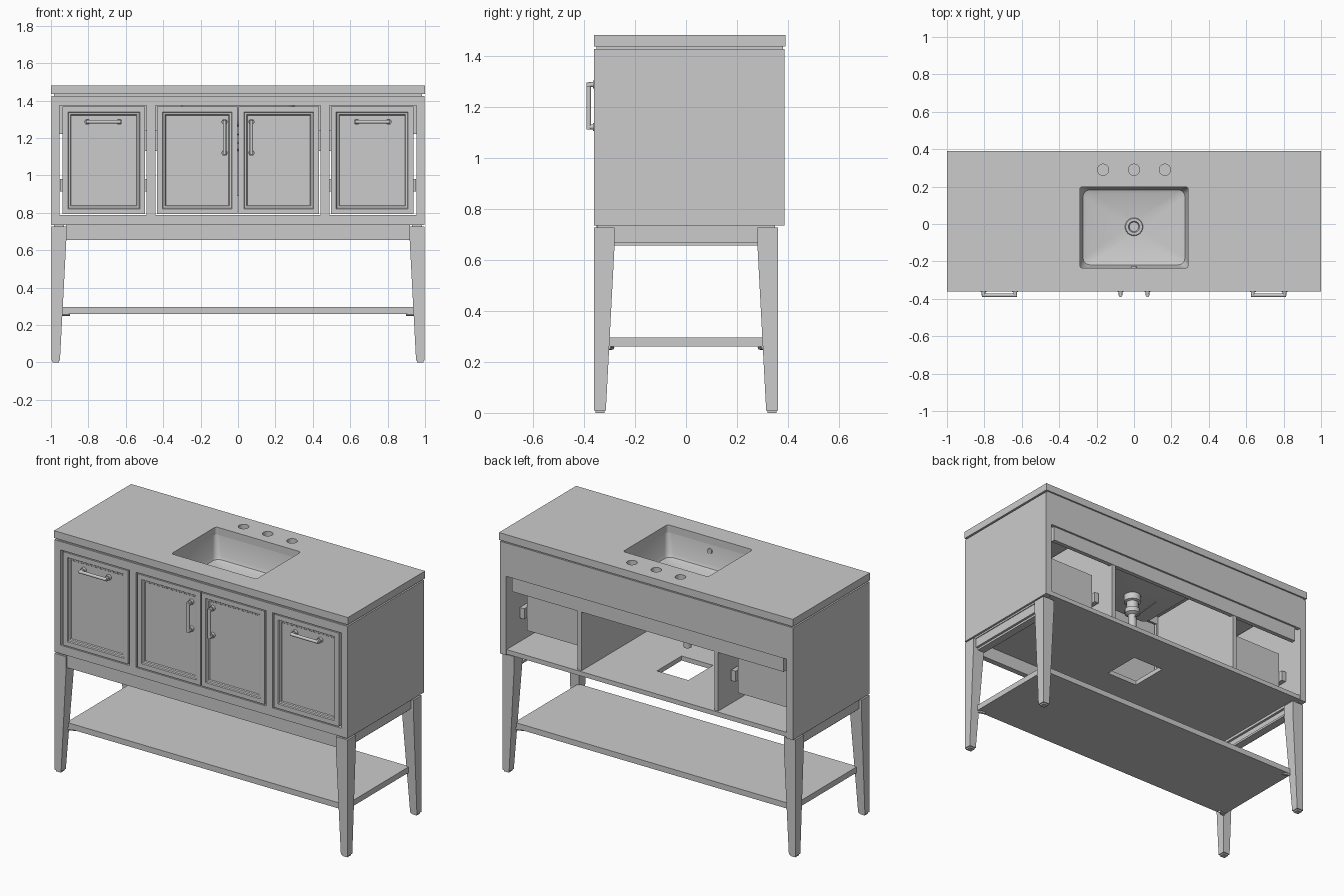
import bpy, bmesh, math
from mathutils import Vector

if "Cube" in bpy.data.objects:
    bpy.data.objects.remove(bpy.data.objects["Cube"])


def finish(name, bm, smooth=False):
    bmesh.ops.recalc_face_normals(bm, faces=bm.faces)
    me = bpy.data.meshes.new(name)
    bm.to_mesh(me)
    bm.free()
    ob = bpy.data.objects.new(name, me)
    bpy.context.collection.objects.link(ob)
    if smooth:
        bpy.context.view_layer.objects.active = ob
        ob.select_set(True)
        bpy.ops.object.shade_smooth_by_angle(angle=math.radians(35))
        ob.select_set(False)
    return ob


def add_box(bm, x0, x1, y0, y1, z0, z1):
    vs = bmesh.ops.create_cube(bm, size=1)['verts']
    for v in vs:
        v.co = Vector((x1 if v.co.x > 0 else x0, y1 if v.co.y > 0 else y0, z1 if v.co.z > 0 else z0))


def boxes(name, *dims):
    bm = bmesh.new()
    for d in dims:
        add_box(bm, *d)
    return finish(name, bm)


def loft(name, loops, smooth=False, caps=True):
    bm = bmesh.new()
    rings = [[bm.verts.new(p) for p in loop] for loop in loops]
    n = len(rings[0])
    for a, b in zip(rings, rings[1:]):
        for i in range(n):
            bm.faces.new((a[i], a[(i + 1) % n], b[(i + 1) % n], b[i]))
    if caps:
        bm.faces.new(rings[0])
        bm.faces.new(rings[-1])
    return finish(name, bm, smooth)


def add_rod(bm, a, b, r, seg=16):
    a, b = Vector(a), Vector(b)
    res = bmesh.ops.create_cone(bm, cap_ends=True, segments=seg, radius1=r, radius2=r, depth=(b - a).length)
    rot = (b - a).to_track_quat('Z', 'Y')
    for v in res['verts']:
        v.co = rot @ v.co + (a + b) / 2


def cut(ob, cutter):
    mod = ob.modifiers.new('cut', 'BOOLEAN')
    mod.operation, mod.solver, mod.object = 'DIFFERENCE', 'EXACT', cutter
    bpy.context.view_layer.objects.active = ob
    bpy.ops.object.modifier_apply(modifier=mod.name)
    bpy.data.objects.remove(cutter)


def round_rect(hx, hy, r, z, cy=-0.018, seg=6):
    pts = []
    for k, (sx, sy) in enumerate(((1, 1), (-1, 1), (-1, -1), (1, -1))):
        for i in range(seg + 1):
            t = math.pi / 2 * (k + i / seg)
            pts.append((sx * (hx - r) + r * math.cos(t), cy + sy * (hy - r) + r * math.sin(t), z))
    return pts


# countertop with sink opening and three tap holes
top = boxes('countertop', (-1, 1, -0.36, 0.39, 1.435, 1.48))
cut(top, loft('sink_cutter', [round_rect(0.29, 0.217, 0.015, z) for z in (1.40, 1.52)]))
for x in (-0.165, 0, 0.165):
    bm = bmesh.new()
    add_rod(bm, (x, 0.29, 1.4), (x, 0.29, 1.52), 0.03, 32)
    cut(top, finish('tap_cutter', bm))
boxes('counter_spacer', (-0.985, 0.985, -0.35, -0.33, 1.42, 1.436), (-0.985, 0.985, 0.36, 0.38, 1.42, 1.436),
      (-0.985, -0.965, -0.33, 0.36, 1.42, 1.436), (0.965, 0.985, -0.33, 0.36, 1.42, 1.436))

# undermount basin: inner surface from drain to rim, then outer surface back
loft('sink_basin', [round_rect(0.04, 0.04, 0.04, 1.278), round_rect(0.25, 0.18, 0.03, 1.288),
                    round_rect(0.272, 0.2, 0.035, 1.296), round_rect(0.28, 0.208, 0.035, 1.315),
                    round_rect(0.293, 0.22, 0.025, 1.435), round_rect(0.325, 0.25, 0.04, 1.435),
                    round_rect(0.325, 0.25, 0.04, 1.42), round_rect(0.305, 0.232, 0.04, 1.415),
                    round_rect(0.295, 0.222, 0.04, 1.3), round_rect(0.27, 0.2, 0.04, 1.27),
                    round_rect(0.04, 0.04, 0.04, 1.262)], True, False)
bm = bmesh.new()
add_rod(bm, (0, -0.24, 1.395), (0, -0.226, 1.395), 0.016, 24)
finish('overflow_ring', bm, True)

# drain fitting and lift rod
profile = [(0.004, 1.275), (0.025, 1.275), (0.03, 1.286), (0.045, 1.286), (0.048, 1.28), (0.05, 1.25), (0.05, 1.22),
           (0.035, 1.215), (0.035, 1.175), (0.045, 1.17), (0.045, 1.14), (0.025, 1.13), (0.022, 0.89)]
loft('drain', [[(r * math.cos(i * math.pi / 12), -0.015 + r * math.sin(i * math.pi / 12), z) for i in range(24)]
               for r, z in profile], True)
bm = bmesh.new()
add_rod(bm, (0, -0.015, 1.11), (0, 0.2, 1.13), 0.005, 8)
finish('drain_rod', bm, True)

# cabinet carcass, open at the back
for s, side in ((-1, 'left'), (1, 'right')):
    x0, x1 = sorted((s * 0.955, s * 0.998))
    boxes(side + '_side_panel', (x0, x1, -0.36, 0.385, 0.735, 1.425))
    x0, x1 = sorted((s * 0.452, s * 0.478))
    boxes(side + '_partition', (x0, x1, -0.325, 0.37, 0.76, 1.42))
floor = boxes('cabinet_floor', (-0.957, 0.957, -0.34, 0.38, 0.74, 0.768))
cut(floor, boxes('floor_cutter', (-0.107, 0.107, -0.11, 0.13, 0.7, 0.8)))
boxes('back_rail', (-0.957, 0.957, 0.36, 0.384, 1.22, 1.425))
boxes('back_cleat', (-0.925, 0.925, 0.345, 0.372, 1.13, 1.24))
boxes('face_frame', (-0.957, 0.957, -0.36, -0.32, 0.735, 0.787), (-0.957, 0.957, -0.36, -0.32, 1.373, 1.425),
      (-0.488, -0.442, -0.36, -0.32, 0.787, 1.373), (0.442, 0.488, -0.36, -0.32, 0.787, 1.373))


# framed fronts: slab with a recessed field
def front(name, x0, x1):
    z0, z1 = 0.793, 1.367

    def ring(d, y):
        return [(x0 + d, y, z0 + d), (x1 - d, y, z0 + d), (x1 - d, y, z1 - d), (x0 + d, y, z1 - d)]
    loft(name, [ring(0, -0.325), ring(0, -0.36), ring(0.028, -0.36), ring(0.032, -0.354),
                ring(0.042, -0.352), ring(0.046, -0.346)])


# bar pull between two posts
def pull(name, a, b):
    bm = bmesh.new()
    y = -0.381
    d = (Vector(b) - Vector(a)).normalized() * 0.009
    add_rod(bm, (a[0] - d.x, y, a[1] - d.y), (b[0] + d.x, y, b[1] + d.y), 0.0095)
    for x, z in (a, b):
        add_rod(bm, (x, -0.345, z), (x, y, z), 0.01)
        add_rod(bm, (x, -0.345, z), (x, -0.364, z), 0.016)
    finish(name, bm, True)


for s, side in ((-1, 'left'), (1, 'right')):
    front(side + '_door', *sorted((s * 0.004, s * 0.432)))
    front(side + '_drawer_front', *sorted((s * 0.497, s * 0.938)))
    pull(side + '_door_pull', (s * 0.072, 1.12), (s * 0.072, 1.286))
    pull(side + '_drawer_pull', (s * 0.72 - 0.085, 1.286), (s * 0.72 + 0.085, 1.286))
    # open drawer box and its runners
    a, b = sorted((s * 0.52, s * 0.918))
    boxes(side + '_drawer_box', (a, a + 0.018, -0.326, 0.235, 0.84, 1.1), (b - 0.018, b, -0.326, 0.235, 0.84, 1.1),
          (a + 0.018, b - 0.018, 0.217, 0.235, 0.84, 1.1), (a + 0.018, b - 0.018, -0.326, 0.217, 0.85, 0.862))
    boxes(side + '_drawer_runners', (a - 0.034, a - 0.004, -0.31, 0.255, 0.915, 0.98),
          (b + 0.004, b + 0.034, -0.31, 0.255, 0.915, 0.98))

# stand: tapered legs, feet, shelf brackets
for sx, side in ((-1, 'left'), (1, 'right')):
    for sy, end in ((-1, 'front'), (1, 'back')):
        def section(w, z, o=0.0):
            xo, yo = 0.998 - o, 0.36 - o
            return [(sx * xo, sy * yo, z), (sx * (xo - w), sy * yo, z),
                    (sx * (xo - w), sy * (yo - w), z), (sx * xo, sy * (yo - w), z)]
        loft(f'{end}_{side}_leg', [section(0.046, 0.01), section(0.08, 0.655), section(0.08, 0.726)])
        loft(f'{end}_{side}_foot', [section(0.034, 0, 0.006), section(0.034, 0.012, 0.006)])
        bm = bmesh.new()
        add_rod(bm, (sx * 0.9, sy * 0.29, 0.257), (sx * 0.945, sy * 0.305, 0.257), 0.01, 8)
        finish(f'{end}_{side}_shelf_bracket', bm)
    x0, x1 = sorted((sx * 0.945, sx * 0.98))
    boxes(side + '_side_rail', (x0, x1, -0.285, 0.285, 0.668, 0.726))
    x0, x1 = sorted((sx * 0.915, sx * 0.965))
    boxes(side + '_rail_batten', (x0, x1, -0.282, 0.282, 0.655, 0.668))
    x0, x1 = sorted((sx * 0.93, sx * 0.985))
    boxes(side + '_stand_spacer', (x0, x1, -0.348, 0.348, 0.724, 0.742))
boxes('front_apron', (-0.92, 0.92, -0.35, -0.315, 0.655, 0.736))
boxes('lower_shelf', (-0.95, 0.95, -0.31, 0.31, 0.26, 0.295))
